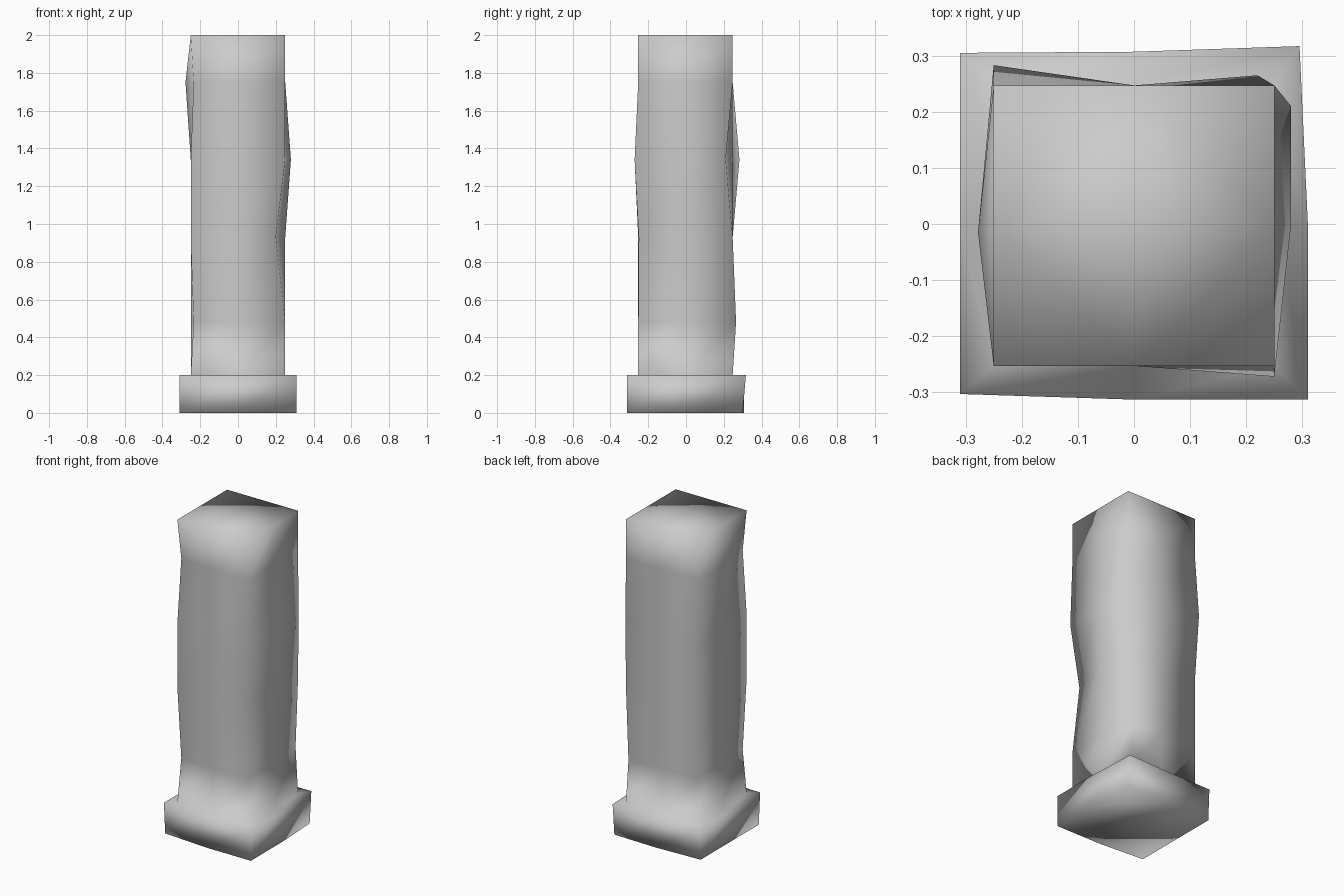
import bpy
import bmesh

cube = bpy.data.objects.get("Cube")
if cube:
    bpy.data.objects.remove(cube, do_unlink=True)

# One plain stone colour
stone = bpy.data.materials.new("stone_grey")
stone.use_nodes = True
stone_colour = (0.6, 0.6, 0.6, 1)
stone.diffuse_color = stone_colour
stone.node_tree.nodes["Principled BSDF"].inputs["Base Color"].default_value = stone_colour

# Compass positions around a square ring, counter-clockwise
SPOTS = {"front_left": (-1, -1), "front": (0, -1), "front_right": (1, -1),
         "right": (1, 0), "back_right": (1, 1), "back": (0, 1),
         "back_left": (-1, 1), "left": (-1, 0)}
SHIFT_Y = -0.003

bm = bmesh.new()


def ring(half, z, worn=None):
    """Square ring of corners and edge middles, with some points worn away."""
    worn = worn or {}
    verts = []
    for name, (sx, sy) in SPOTS.items():
        x, y = worn.get(name, (sx * half, sy * half + SHIFT_Y))
        verts.append(bm.verts.new((x, y, z)))
    return verts


def bridge(lower, upper):
    for i in range(8):
        j = (i + 1) % 8
        bm.faces.new((lower[i], lower[j], upper[j], upper[i]))


def cap(loop, z):
    """Close a ring with four quads around a middle point."""
    middle = bm.verts.new((0, SHIFT_Y, z))
    for i in range(1, 8, 2):
        bm.faces.new((loop[i], loop[(i + 1) % 8], loop[(i + 2) % 8], middle))


chipped = (-0.235, -0.235)
rings = [
    # Plinth
    ring(0.31, 0, {"back_left": (-0.31, 0.295), "front_left": (-0.31, -0.29),
                   "back_right": (0.295, 0.3)}),
    ring(0.31, 0.2, {"back_left": (-0.31, 0.305), "front_left": (-0.31, -0.303),
                     "back_right": (0.295, 0.317)}),
    # Shaft
    ring(0.25, 0.2),
    ring(0.25, 0.48, {"front_left": chipped, "back_right": (0.22, 0.265)}),
    ring(0.25, 0.93, {"front_right": (0.2, -0.25)}),
    ring(0.25, 1.34, {"front_right": (0.25, -0.272), "right": (0.28, 0),
                      "back_right": (0.28, 0.21), "back_left": (-0.25, 0.283)}),
    ring(0.25, 1.75, {"front_left": chipped, "left": (-0.278, -0.015)}),
    ring(0.25, 2),
]
for lower, upper in zip(rings, rings[1:]):
    bridge(lower, upper)
cap(rings[0], 0)
cap(rings[-1], 2)
bmesh.ops.recalc_face_normals(bm, faces=bm.faces[:])
for face in bm.faces:
    face.smooth = True

mesh = bpy.data.meshes.new("stone_pillar")
bm.to_mesh(mesh)
bm.free()
mesh.materials.append(stone)
pillar = bpy.data.objects.new("stone_pillar", mesh)
bpy.context.collection.objects.link(pillar)
